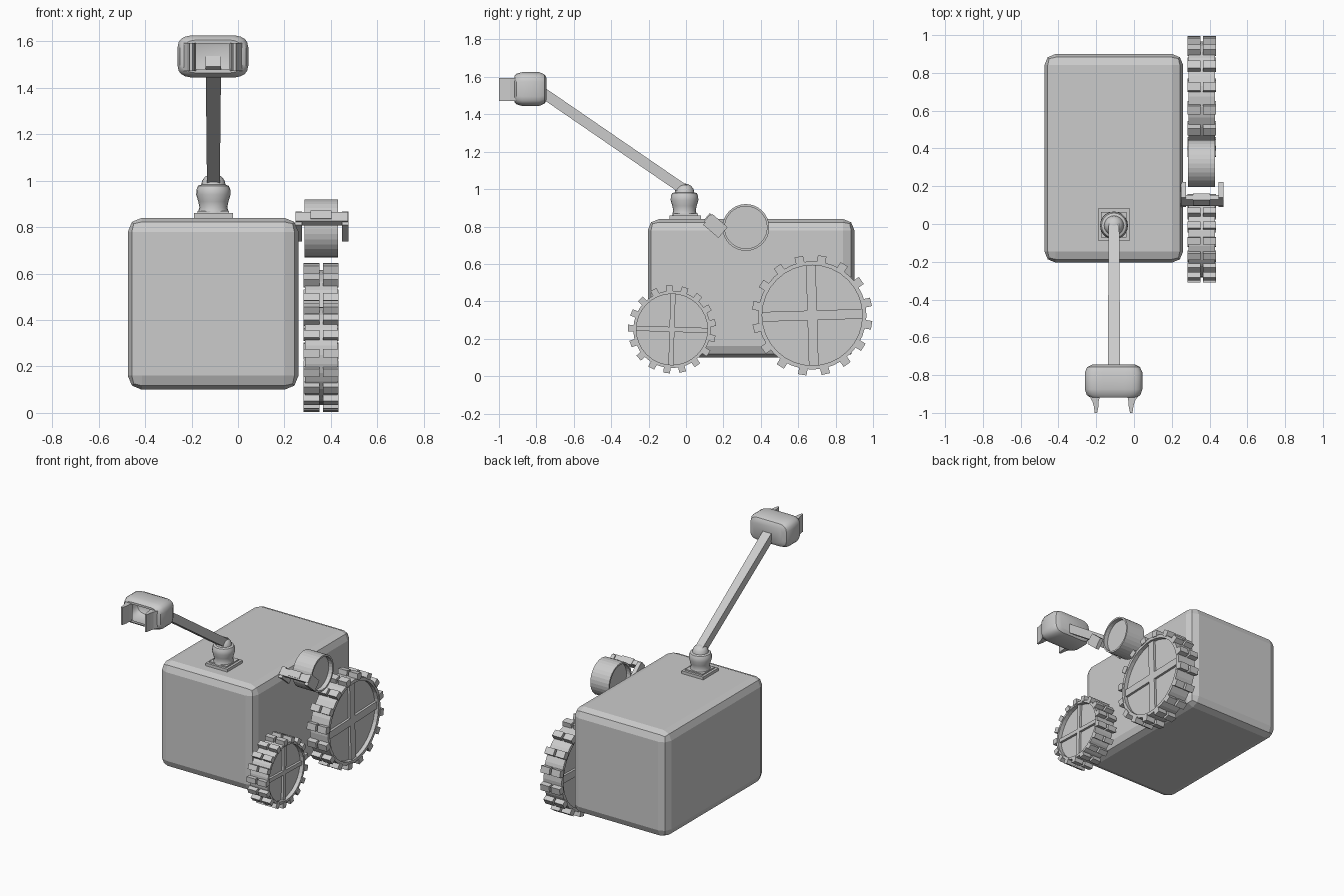
import bpy, bmesh, math
from mathutils import Vector, Matrix

if "Cube" in bpy.data.objects:
    bpy.data.objects.remove(bpy.data.objects["Cube"])


def finish(name, bm, smooth=False):
    bmesh.ops.recalc_face_normals(bm, faces=bm.faces[:])
    me = bpy.data.meshes.new(name)
    bm.to_mesh(me)
    bm.free()
    ob = bpy.data.objects.new(name, me)
    bpy.context.collection.objects.link(ob)
    if smooth:
        bpy.context.view_layer.objects.active = ob
        ob.select_set(True)
        bpy.ops.object.shade_smooth_by_angle(angle=math.radians(35))
        ob.select_set(False)
    return ob


def add_box(bm, center, size, tilt=0.0):
    m = (Matrix.Translation(center) @ Matrix.Rotation(tilt, 4, 'X')
         @ Matrix.Diagonal((*size, 1)))
    return bmesh.ops.create_cube(bm, size=1, matrix=m)['verts']


def add_lathe(bm, profile, center, axis, steps):
    """Spin (along, radius) points round the X or Z axis."""
    c = Vector(center)
    if axis == 'X':
        pts = [c + Vector((a, 0, r)) for a, r in profile]
        ax = (1, 0, 0)
    else:
        pts = [c + Vector((r, 0, a)) for a, r in profile]
        ax = (0, 0, 1)
    vs = [bm.verts.new(p) for p in pts]
    es = [bm.edges.new(p) for p in zip(vs, vs[1:])]
    bmesh.ops.spin(bm, geom=vs + es, cent=c, axis=ax, angle=2 * math.pi,
                   steps=steps, use_merge=True)
    bmesh.ops.remove_doubles(bm, verts=bm.verts[:], dist=1e-5)


def drum(h, ro, ri, d):
    return [(-d, 0), (-d, ri), (-h, ri), (-h, ro), (h, ro), (h, ri), (d, ri), (d, 0)]


# Bevelled body
bm = bmesh.new()
add_box(bm, (-0.107, 0.348, 0.47), (0.735, 1.105, 0.74))
bmesh.ops.bevel(bm, geom=bm.edges[:], offset=0.06, segments=2, profile=0.5,
                affect='EDGES')
finish("body", bm)


# Lugged wheels with cross spokes
def wheel(name, y, z, r_out, r_tyre, r_in, lugs, spoke, lug_w, tilt):
    x, h = 0.358, 0.073
    c = Vector((x, y, z))
    bm = bmesh.new()
    add_lathe(bm, drum(h - 0.003, r_tyre, r_in, 0.042), c, 'X', 32)
    for k in range(2):
        add_box(bm, c, (0.116, r_in * 2 + 0.01, spoke), tilt + k * math.pi / 2)
    for i in range(lugs):
        a = 2 * math.pi * (i + 0.5) / lugs + tilt
        r = (r_out + r_tyre - 0.01) / 2
        for s in (-1, 1):
            p = c + Vector((s * 0.041, r * math.cos(a), r * math.sin(a)))
            add_box(bm, p, (0.068, r_out - r_tyre + 0.01, lug_w), a)
    finish(name, bm)


wheel("rear_wheel", 0.675, 0.325, 0.322, 0.29, 0.268, 16, 0.052, 0.046, 0.03)
wheel("front_wheel", -0.075, 0.25, 0.235, 0.207, 0.19, 17, 0.027, 0.036, -0.03)

# Small upper roller
bm = bmesh.new()
add_lathe(bm, drum(0.072, 0.125, 0.113, 0.042), (0.358, 0.32, 0.795), 'X', 32)
finish("roller", bm)

# Forked bracket holding the roller
bm = bmesh.new()
t = -0.71
add_box(bm, (0.361, 0.125, 0.836), (0.225, 0.032, 0.05), t)
add_box(bm, (0.358, 0.130, 0.840), (0.09, 0.045, 0.045), t)
for x0, x1 in ((0.248, 0.276), (0.448, 0.475)):
    add_box(bm, ((x0 + x1) / 2, 0.157, 0.803), (x1 - x0, 0.108, 0.076), t)
finish("roller_bracket", bm)

# Mast base plate and turned socket with ball top
bm = bmesh.new()
add_box(bm, (-0.106, -0.003, 0.845), (0.168, 0.168, 0.03))
add_box(bm, (-0.106, -0.003, 0.862), (0.135, 0.135, 0.014))
finish("mast_plate", bm)
bm = bmesh.new()
prof = [(0.86, 0), (0.86, 0.066), (0.872, 0.064), (0.885, 0.06), (0.91, 0.065),
        (0.94, 0.074), (0.962, 0.073), (0.978, 0.066), (0.983, 0.052)]
prof += [(0.983 + 0.047 * math.sin(a), 0.052 * math.cos(a))
         for a in (0.4, 0.8, 1.2)] + [(1.03, 0)]
add_lathe(bm, prof, (-0.106, -0.008, 0), 'Z', 20)
finish("mast_socket", bm, True)

# Slanted square arm, slightly wider at the top
bm = bmesh.new()
a, b = Vector((-0.106, 0.0, 0.99)), Vector((-0.106, -0.765, 1.515))
d = b - a
for v in add_box(bm, (a + b) / 2, (0.055, d.length, 0.056), math.atan2(-d.z, -d.y)):
    if v.co.z > 1.25:
        v.co.x = -0.106 + (v.co.x + 0.106) * 1.2
finish("arm", bm)

# Rounded head, open at the front, slightly pinched in the middle
bm = bmesh.new()
rings = []
for y, w, h in ((-0.745, 0.115, 0.062), (-0.757, 0.14, 0.082), (-0.785, 0.153, 0.094),
                (-0.875, 0.153, 0.094), (-0.905, 0.143, 0.086), (-0.918, 0.125, 0.074),
                (-0.918, 0.092, 0.06)):
    loop = []
    for i in range(24):
        q = 2 * math.pi * (i + 0.5) / 24
        cx, cz = math.cos(q), math.sin(q)
        px = w * math.copysign(abs(cx) ** 0.5, cx)
        pz = h * math.copysign(abs(cz) ** 0.42, cz)
        pz *= 1 - 0.08 * (1 - min(1, abs(px) / 0.1))
        loop.append(bm.verts.new((-0.108 + px, y, 1.535 + pz)))
    rings.append(loop)
for r0, r1 in zip(rings, rings[1:]):
    for i in range(24):
        j = (i + 1) % 24
        bm.faces.new((r0[i], r0[j], r1[j], r1[i]))
bm.faces.new(rings[0])
finish("head", bm, True)

# Pair of forward claws, flared at the root
bm = bmesh.new()
for s in (-1, 1):
    lower, upper = [
        [bm.verts.new((-0.108 + s * px, py, z)) for px, py in
         ((0.128, -0.91), (0.112, -0.94), (0.105, -0.965), (0.1, -1.0), (0.087, -1.0),
          (0.08, -0.965), (0.079, -0.94), (0.072, -0.91))]
        for z in (1.472, 1.594)]
    bm.faces.new(lower)
    bm.faces.new(upper)
    for i in range(8):
        j = (i + 1) % 8
        bm.faces.new((lower[i], lower[j], upper[j], upper[i]))
finish("claws", bm)
